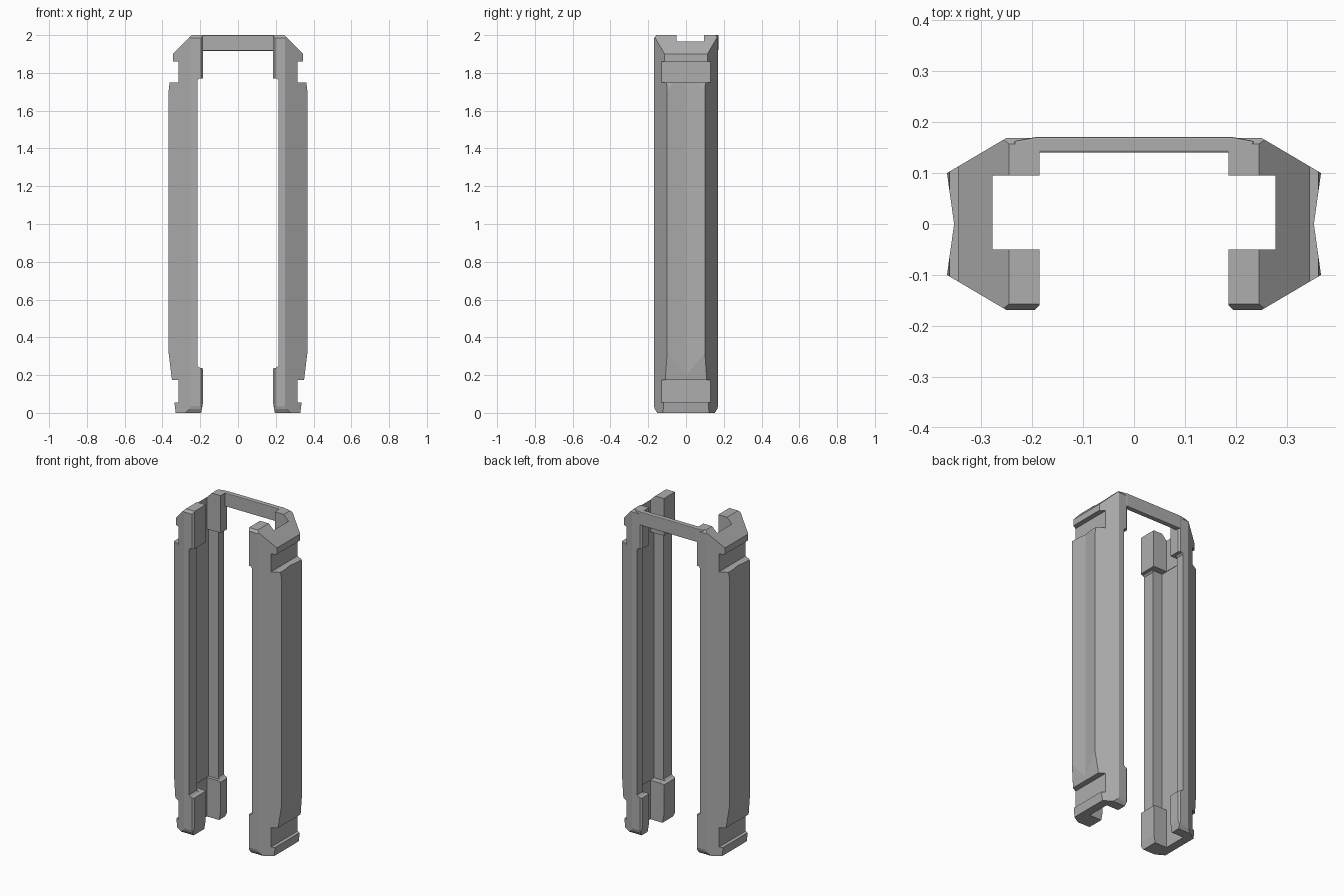
import bpy, bmesh
from mathutils import Vector

cube = bpy.data.objects.get("Cube")
if cube:
    bpy.data.objects.remove(cube, do_unlink=True)

grey = bpy.data.materials.new("plain grey")
grey.use_nodes = True
colour = (0.42, 0.42, 0.42, 1)
grey.diffuse_color = colour
grey.node_tree.nodes["Principled BSDF"].inputs["Base Color"].default_value = colour


def prism(name, outline, place, direction):
    """Extrude a closed 2D outline, placed in space by a function."""
    bm = bmesh.new()
    face = bm.faces.new([bm.verts.new(place(a, b)) for a, b in outline])
    out = bmesh.ops.extrude_face_region(bm, geom=[face])
    moved = [v for v in out["geom"] if isinstance(v, bmesh.types.BMVert)]
    bmesh.ops.translate(bm, verts=moved, vec=Vector(direction))
    bmesh.ops.recalc_face_normals(bm, faces=bm.faces)
    mesh = bpy.data.meshes.new(name)
    bm.to_mesh(mesh)
    bm.free()
    mesh.materials.append(grey)
    obj = bpy.data.objects.new(name, mesh)
    bpy.context.collection.objects.link(obj)
    return obj


def apply_boolean(obj, tool, operation):
    tool.hide_render = True
    mod = obj.modifiers.new(operation, "BOOLEAN")
    mod.operation, mod.solver, mod.object = operation, "EXACT", tool
    bpy.context.view_layer.objects.active = obj
    bpy.ops.object.modifier_apply(modifier=mod.name)
    bpy.data.objects.remove(tool, do_unlink=True)


# C-shaped plan of a side rail, with a shallow V in its outer face
plan = [(0.195, -0.169), (0.25, -0.169), (0.367, -0.10), (0.353, 0), (0.367, 0.10),
        (0.25, 0.169), (0.195, 0.169), (0.185, 0.159), (0.185, 0.095), (0.278, 0.095),
        (0.278, -0.05), (0.185, -0.05), (0.185, -0.159)]

# Front silhouette: sloped shoulder, two outer grooves and inner end pads
front = [(0.195, 0), (0.33, 0), (0.337, 0.055), (0.315, 0.055), (0.315, 0.175),
         (0.35, 0.175), (0.37, 0.34), (0.37, 1.68), (0.362, 1.75), (0.315, 1.75),
         (0.315, 1.86), (0.345, 1.86), (0.345, 1.9), (0.245, 2), (0.18, 2),
         (0.18, 1.77), (0.205, 1.77), (0.215, 1.76), (0.215, 0.25), (0.205, 0.24),
         (0.186, 0.235), (0.186, 0.05)]

# Side silhouette with eased top and bottom corners
side = [(-0.152, 0), (0.152, 0), (0.165, 0.02), (0.18, 0.08), (0.18, 1.97), (0.157, 2),
        (-0.157, 2), (-0.18, 1.97), (-0.18, 0.08), (-0.165, 0.02)]

# Wider channel between the end pads
channel = [(0.1, -0.09), (0.28, -0.09), (0.28, 0.115), (0.1, 0.115)]

for label, s in (("left", 1), ("right", -1)):
    rail = prism(label + "_rail", plan, lambda a, b: (s * a, b, -0.1), (0, 0, 2.2))
    apply_boolean(rail, prism("front_tool", front, lambda a, b: (s * a, -0.3, b),
                              (0, 0.6, 0)), "INTERSECT")
    apply_boolean(rail, prism("side_tool", side, lambda a, b: (s * 0.1, a, b),
                              (s * 0.4, 0, 0)), "INTERSECT")
    apply_boolean(rail, prism("channel_tool", channel, lambda a, b: (s * a, b, 0.24),
                              (0, 0, 1.53)), "DIFFERENCE")

# Thin bar joining the rails at the top of the back, with tapered ends
bar = [(-0.2, 0.14), (0.2, 0.14), (0.235, 0.155), (0.235, 0.163), (0.19, 0.171),
       (-0.19, 0.171), (-0.235, 0.163), (-0.235, 0.155)]
bridge = prism("top_bridge", bar, lambda a, b: (a, b, 1.917), (0, 0, 0.083))
bevel = bridge.modifiers.new("soft edges", "BEVEL")
bevel.width, bevel.segments = 0.006, 2
bevel.limit_method, bevel.angle_limit = "ANGLE", 1.0
